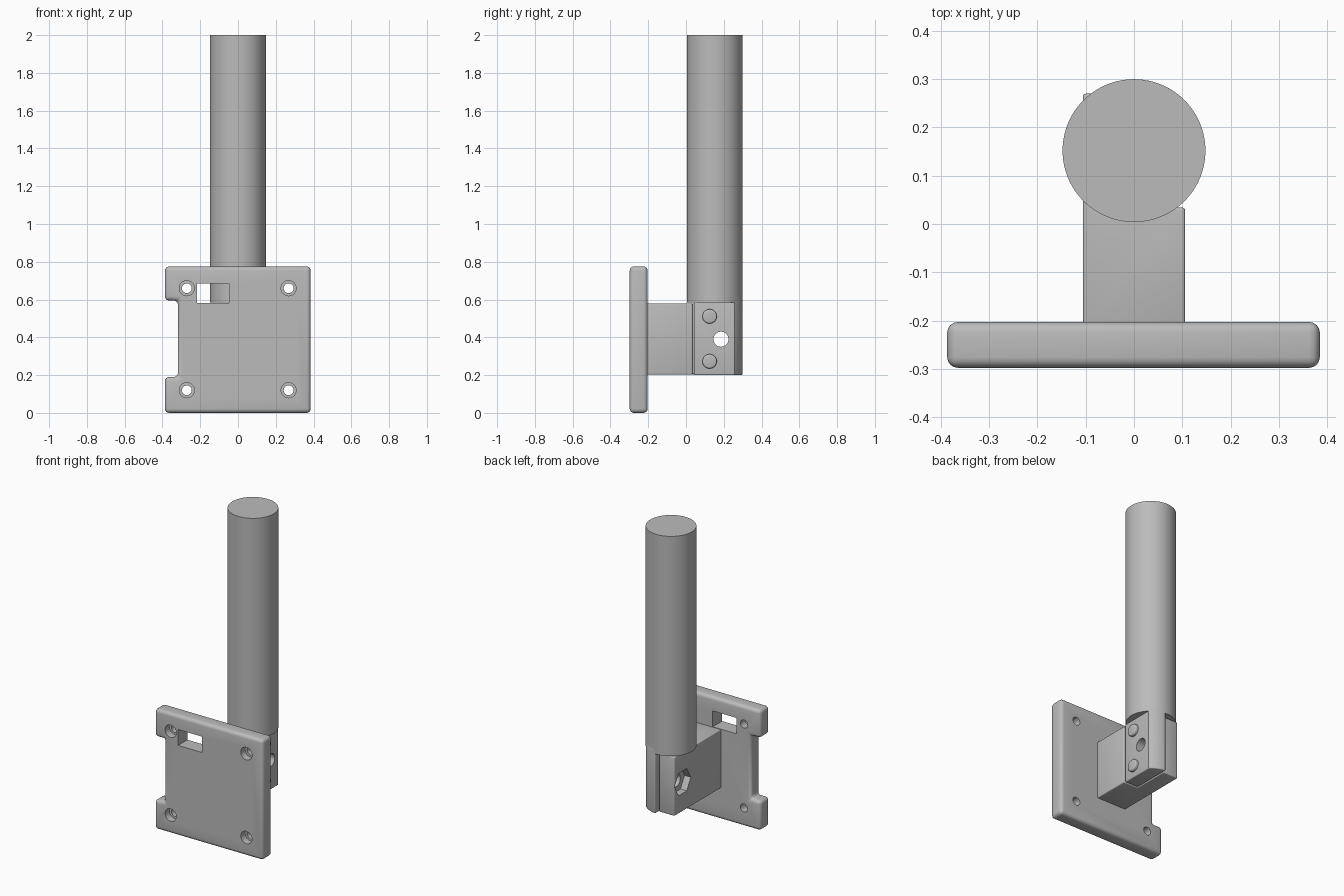
import bpy, bmesh, math
from mathutils import Matrix, Vector

cube = bpy.data.objects.get("Cube")
if cube:
    bpy.data.objects.remove(cube, do_unlink=True)

grey = bpy.data.materials.new("plain_grey")
grey.use_nodes = True
COLOUR = (0.5, 0.5, 0.5, 1)
grey.diffuse_color = COLOUR
grey.node_tree.nodes["Principled BSDF"].inputs["Base Color"].default_value = COLOUR


def finish(name, bm):
    bmesh.ops.recalc_face_normals(bm, faces=bm.faces)
    mesh = bpy.data.meshes.new(name)
    bm.to_mesh(mesh)
    bm.free()
    mesh.materials.append(grey)
    obj = bpy.data.objects.new(name, mesh)
    bpy.context.collection.objects.link(obj)
    return obj


def prism(name, points, axis, lo, hi):
    """Extrude a 2D outline along z (x, y points) or y (x, z points)."""
    bm = bmesh.new()
    place = (lambda a, b: (a, b, lo)) if axis == "z" else (lambda a, b: (a, lo, b))
    face = bm.faces.new([bm.verts.new(place(a, b)) for a, b in points])
    ext = bmesh.ops.extrude_face_region(bm, geom=[face])
    step = Vector((0, 0, hi - lo)) if axis == "z" else Vector((0, hi - lo, 0))
    moved = [g for g in ext["geom"] if isinstance(g, bmesh.types.BMVert)]
    bmesh.ops.translate(bm, verts=moved, vec=step)
    return finish(name, bm)


def rod(name, centre, radius, length, axis, sides=48):
    bm = bmesh.new()
    turn = {"x": Matrix.Rotation(math.pi / 2, 4, "Y"),
            "y": Matrix.Rotation(math.pi / 2, 4, "X"),
            "z": Matrix.Identity(4)}[axis]
    bmesh.ops.create_cone(bm, cap_ends=True, segments=sides, radius1=radius,
                          radius2=radius, depth=length,
                          matrix=Matrix.Translation(centre) @ turn)
    return finish(name, bm)


def rect(x0, x1, y0, y1):
    return [(x0, y0), (x1, y0), (x1, y1), (x0, y1)]


def refine(obj, bevel=0, limit=30, segments=4, cutters=()):
    """Round the edges, cut the openings, then shade smooth by angle."""
    bpy.ops.object.select_all(action="DESELECT")
    bpy.context.view_layer.objects.active = obj
    obj.select_set(True)
    if bevel:
        mod = obj.modifiers.new("rounding", "BEVEL")
        mod.width, mod.segments = bevel, segments
        mod.limit_method, mod.angle_limit = "ANGLE", math.radians(limit)
        bpy.ops.object.modifier_apply(modifier=mod.name)
    for cutter in cutters:
        cutter.hide_render = True
        mod = obj.modifiers.new("cut", "BOOLEAN")
        mod.operation, mod.solver, mod.object = "DIFFERENCE", "EXACT", cutter
        bpy.ops.object.modifier_apply(modifier=mod.name)
    for cutter in cutters:
        bpy.data.objects.remove(cutter, do_unlink=True)
    bpy.ops.object.shade_smooth_by_angle(angle=math.radians(32))


POLE_Y, POLE_R = 0.152, 0.148
BOLT_Y, BOLT_Z = 0.185, 0.39
FLAT_X = 0.104

# Mounting plate with side notch, cable slot and four counterbored holes
FRONT, BACK = -0.298, -0.203
outline = [(-0.387, 0), (0.385, 0), (0.385, 0.775), (-0.387, 0.775),
           (-0.387, 0.595), (-0.318, 0.595), (-0.318, 0.19), (-0.387, 0.19)]
plate = prism("mounting_plate", outline, "y", FRONT, BACK)
cuts = [prism("slot_cutter", rect(-0.218, -0.048, 0.583, 0.685), "y", -0.4, -0.1)]
for x in (-0.271, 0.268):
    for z in (0.12, 0.66):
        cuts.append(rod("screw_cutter", (x, -0.25, z), 0.026, 0.3, "y"))
        cuts.append(rod("bore_cutter", (x, FRONT, z), 0.04, 0.09, "y"))
refine(plate, 0.022, cutters=cuts)

# Bracket arm whose narrow tongue carries a bolt hole and a hex nut pocket
arm_outline = [(-0.106, BACK - 0.01), (0.106, BACK - 0.01), (0.106, 0.034),
               (0.002, 0.034), (0.002, 0.27), (-0.106, 0.27)]
arm = prism("bracket_arm", arm_outline, "z", 0.203, 0.58)
nut = rod("nut_cutter", (-0.106, BOLT_Y, BOLT_Z), 0.083, 0.09, "x", 6)
hole = rod("bolt_cutter", (0, BOLT_Y, BOLT_Z), 0.04, 0.5, "x")
refine(arm, 0.006, 60, 3, [nut, hole])

# Round pole standing over the bracket
pole = rod("pole", (0, POLE_Y, 1.2925), POLE_R, 1.415, "z", 96)
refine(pole)

# Half-round tang below the pole, flattened on its outer side
start = math.acos(FLAT_X / POLE_R)
stop = math.acos(0.01 / POLE_R)
tang_outline = [(0.01, 0.044), (FLAT_X, 0.044)]
for i in range(17):
    a = start + (stop - start) * i / 16
    tang_outline.append((POLE_R * math.cos(a), POLE_Y + POLE_R * math.sin(a)))
tang = prism("pole_tang", tang_outline, "z", 0.2, 0.62)
hole = rod("bolt_cutter", (0, BOLT_Y, BOLT_Z), 0.04, 0.5, "x")
refine(tang, 0.012, 60, 3, [hole])

# Two locating pegs on the flat of the tang
for name, z in (("lower_peg", 0.273), ("upper_peg", 0.511)):
    peg = rod(name, (FLAT_X, 0.125, z), 0.038, 0.04, "x")
    refine(peg, 0.008, 60, 3)
